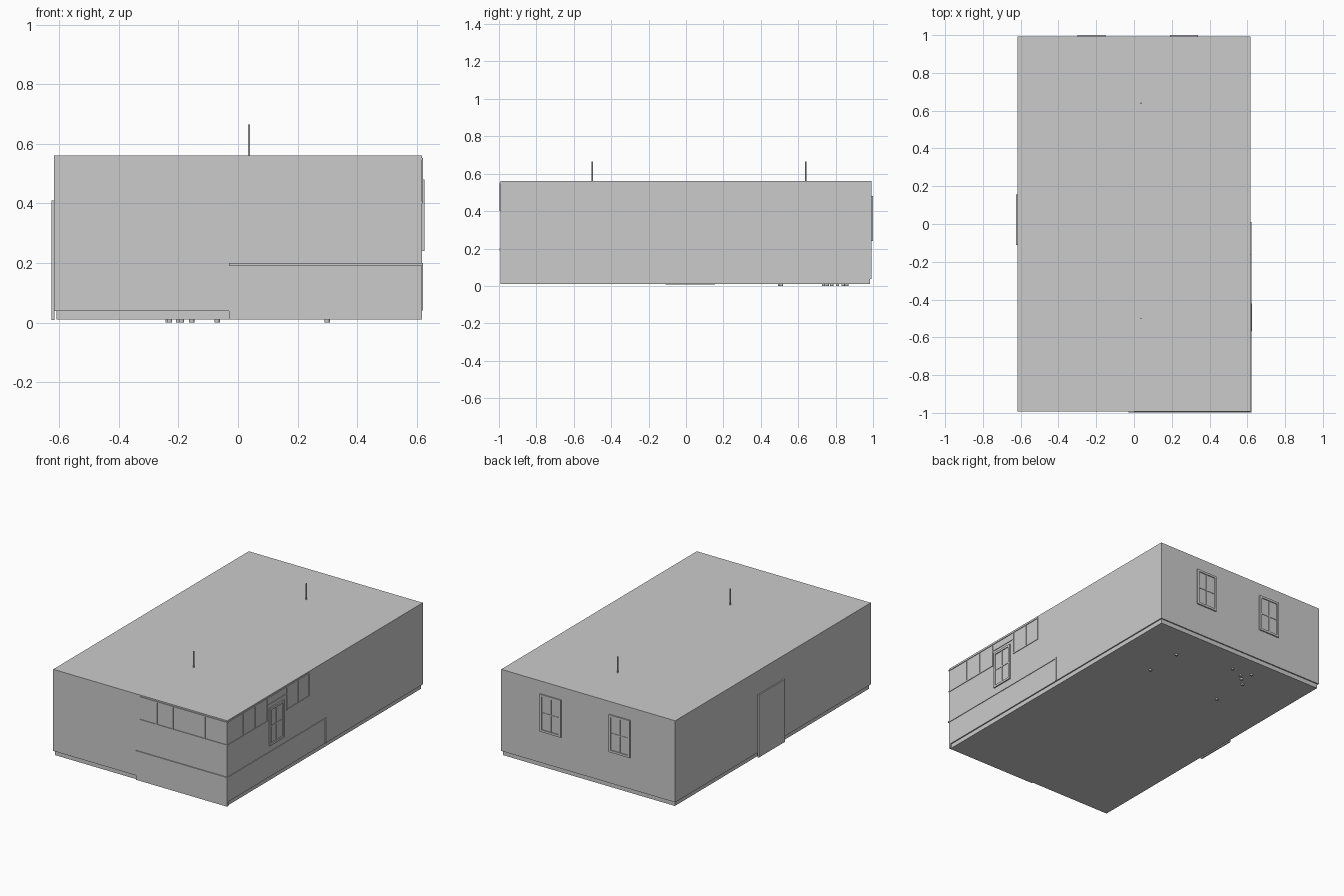
import bpy, bmesh
from mathutils import Matrix, Vector

if "Cube" in bpy.data.objects:
    bpy.data.objects.remove(bpy.data.objects["Cube"])

W, D = 0.618, 0.992   # half width and half depth of the walls


def boxes(name, spans):
    """One object from axis-aligned boxes (x0, x1, y0, y1, z0, z1)."""
    bm = bmesh.new()
    for x0, x1, y0, y1, z0, z1 in spans:
        m = (Matrix.Translation(((x0 + x1) / 2, (y0 + y1) / 2, (z0 + z1) / 2))
             @ Matrix.Diagonal((x1 - x0, y1 - y0, z1 - z0, 1)))
        bmesh.ops.create_cube(bm, size=1, matrix=m)
    me = bpy.data.meshes.new(name)
    bm.to_mesh(me)
    bm.free()
    ob = bpy.data.objects.new(name, me)
    bpy.context.collection.objects.link(ob)
    return ob


def on_wall(side, u0, u1, z0, z1, out):
    """Thin box lying on a wall and standing out from it."""
    if side == "front":
        return (u0, u1, -D - out, -D + 0.002, z0, z1)
    if side == "back":
        return (u0, u1, D - 0.002, D + out, z0, z1)
    if side == "right":
        return (W - 0.002, W + out, u0, u1, z0, z1)
    return (-W - out, -W + 0.002, u0, u1, z0, z1)


def window(name, side, u0, u1, z0, z1):
    t, um, zm = 0.014, (u0 + u1) / 2, (z0 + z1) / 2
    o = 0.008
    boxes(name, [
        on_wall(side, u0, u0 + t, z0, z1, o),
        on_wall(side, u1 - t, u1, z0, z1, o),
        on_wall(side, u0 + t, u1 - t, z0, z0 + t, o),
        on_wall(side, u0 + t, u1 - t, z1 - t, z1, o),
        on_wall(side, um - 0.004, um + 0.004, z0 + t, z1 - t, 0.005),
        on_wall(side, u0 + t, u1 - t, zm - 0.004, zm + 0.004, 0.005),
        on_wall(side, u0 + t, u1 - t, z0 + t, z1 - t, 0.002)])


def rods(name, points, r, z0, z1, sides):
    bm = bmesh.new()
    for x, y in points:
        bmesh.ops.create_cone(bm, cap_ends=True, segments=sides, radius1=r, radius2=r,
                              depth=z1 - z0,
                              matrix=Matrix.Translation(Vector((x, y, (z0 + z1) / 2))))
    me = bpy.data.meshes.new(name)
    bm.to_mesh(me)
    bm.free()
    ob = bpy.data.objects.new(name, me)
    bpy.context.collection.objects.link(ob)


# Main block, inset plinth and the flush front-right wall foot
boxes("walls_and_roof", [(-W, W, -D, D, 0.038, 0.562)])
boxes("plinth", [(-W + 0.008, W - 0.008, -D + 0.008, D - 0.008, 0.01, 0.038)])
boxes("front_wall_foot", [(-0.03, W, -D, -D + 0.012, 0.01, 0.038)])

# Windows and door
for i, u in enumerate((-0.30, 0.19)):
    window(f"back_window_{i + 1}", "back", u, u + 0.15, 0.24, 0.48)
window("right_window", "right", -0.57, -0.42, 0.24, 0.48)
boxes("side_door", [on_wall("left", -0.11, 0.155, 0.008, 0.41, 0.008)])

# Belt moulding round the front-right corner, dropping down at its end
boxes("belt_moulding", [
    on_wall("front", -0.03, W + 0.004, 0.19, 0.20, 0.006),
    on_wall("right", -D, 0.01, 0.19, 0.20, 0.004),
    on_wall("right", 0.002, 0.01, 0.04, 0.19, 0.004)])

# Upper panel band: rails and posts on both walls
o = 0.004
band = [on_wall("front", 0.0, W, z, z + 0.007, o) for z in (0.40, 0.546)]
band += [on_wall("front", u, u + 0.007, 0.407, 0.546, o) for u in (0.115, 0.23, 0.455)]
for u0, u1, z in ((-D, -0.585, 0.40), (-0.585, -0.39, 0.50), (-0.39, -0.16, 0.40)):
    band.append(on_wall("right", u0, u1, z, z + 0.007, o))
band.append(on_wall("right", -D, -0.16, 0.546, 0.553, o))
band += [on_wall("right", u, u + 0.006, 0.40, 0.546, o)
         for u in (-0.83, -0.71, -0.588, -0.393, -0.275, -0.165)]
boxes("upper_panel_trim", band)

# Roof vent pipes and pipe stubs under the floor
rods("roof_pipe", [(0.037, -0.50), (0.037, 0.64)], 0.004, 0.55, 0.665, 12)
rods("floor_drain_stubs", [(0.30, 0.51), (0.30, 0.755), (-0.23, 0.50), (-0.07, 0.84),
                           (-0.155, 0.81), (-0.20, 0.86), (-0.19, 0.78), (-0.235, 0.735)],
     0.009, 0.0, 0.012, 12)
